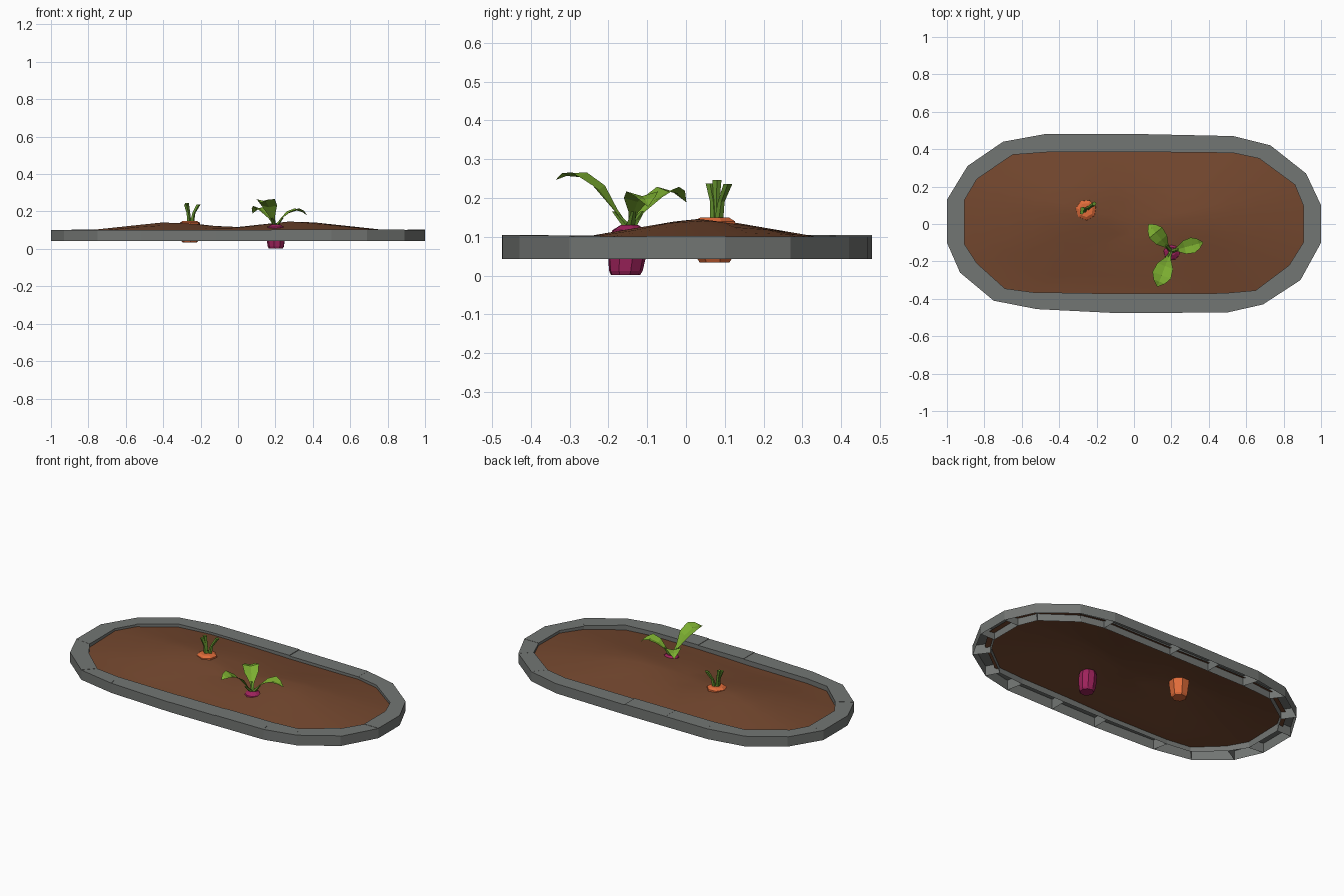
import bpy, bmesh, math, random
from mathutils import Vector

if "Cube" in bpy.data.objects:
    bpy.data.objects.remove(bpy.data.objects["Cube"])

random.seed(4)

def mat(name, c):
    m = bpy.data.materials.new(name)
    m.diffuse_color = (*c, 1)
    m.use_nodes = True
    m.node_tree.nodes["Principled BSDF"].inputs["Base Color"].default_value = m.diffuse_color
    return m

STONE = mat("grey stone", (0.17, 0.18, 0.172))
SOIL = mat("brown soil", (0.175, 0.064, 0.028))
ORANGE = mat("carrot orange", (0.75, 0.15, 0.042))
PURPLE = mat("beet purple", (0.34, 0.016, 0.105))
LEAF = mat("leaf green", (0.2, 0.42, 0.03))
STEM = mat("stem green", (0.12, 0.27, 0.025))

def make(name, verts, faces, material, smooth=False, recalc=True):
    me = bpy.data.meshes.new(name)
    me.from_pydata([tuple(v) for v in verts], [], faces)
    if recalc:
        bm = bmesh.new()
        bm.from_mesh(me)
        bmesh.ops.recalc_face_normals(bm, faces=bm.faces)
        bm.to_mesh(me)
        bm.free()
    me.materials.append(material)
    for p in me.polygons:
        p.use_smooth = smooth
    ob = bpy.data.objects.new(name, me)
    bpy.context.collection.objects.link(ob)
    return ob

# Stone border: matching outer and inner outlines, one stone per pair of points
outer = [(-1, .13), (-1, -.10), (-.93, -.26), (-.75, -.41), (-.52, -.455), (-.12, -.475), (.18, -.475),
         (.5, -.473), (.69, -.43), (.89, -.30), (1, -.10), (1, .10), (.92, .27), (.73, .42),
         (.53, .47), (.07, .48), (-.2, .48), (-.48, .48), (-.7, .44), (-.89, .31)]
inner = [(-.905, .13), (-.905, -.11), (-.84, -.21), (-.69, -.345), (-.54, -.365), (-.12, -.372), (.18, -.372),
         (.48, -.37), (.65, -.355), (.83, -.22), (.905, -.10), (.905, .10), (.86, .21), (.67, .35),
         (.53, .38), (.07, .385), (-.2, .385), (-.45, .385), (-.65, .37), (-.84, .24)]
n = len(outer)
verts, faces = [], []
for i in range(n):
    j = (i + 1) % n
    top = 0.103 + random.uniform(-.003, .002)
    b = len(verts)
    ring = [outer[i], outer[j], inner[j], inner[i]]
    verts += [(x, y, .043) for x, y in ring] + [(x, y, top) for x, y in ring]
    faces.append((b + 4, b + 5, b + 6, b + 7))
    faces += [(b + k, b + (k + 1) % 4, b + 4 + (k + 1) % 4, b + 4 + k) for k in range(4)]
make("stone_border", verts, faces, STONE, recalc=False)

# Soil: rings inside the border, raised by two low mounds
def soil_z(x, y):
    def mound(cx, cy, peak):
        return peak - .042 * math.hypot((x - cx) / .40, (y - cy) / .24)
    return max(mound(-.35, .07, .147), mound(.32, .03, .151), .07)

verts, faces = [], []
scales = [1.04, .9, .75, .6, .45, .3, .15]
for s in scales:
    for x, y in inner:
        verts.append((x * s, y * s, soil_z(x * s, y * s)))
for r in range(len(scales) - 1):
    for i in range(n):
        j = (i + 1) % n
        faces.append((r * n + i, r * n + j, (r + 1) * n + j, (r + 1) * n + i))
c = len(verts)
verts.append((0, 0, soil_z(0, 0)))
faces += [(c - n + i, c - n + (i + 1) % n, c) for i in range(n)]
make("soil", verts, faces, SOIL, True, recalc=False)

# Roots: lathed profiles of (radius, height)
def lathe(name, cx, cy, prof, sides, material, tilt=0):
    verts, faces = [], []
    for r, z in prof:
        for k in range(sides):
            a = math.tau * k / sides + .3
            verts.append((cx + r * math.cos(a), cy + r * math.sin(a) + tilt * (z - .08), z))
    for p in range(len(prof) - 1):
        for k in range(sides):
            l = (k + 1) % sides
            faces.append((p * sides + k, p * sides + l, (p + 1) * sides + l, (p + 1) * sides + k))
    faces.append(tuple(range(sides))[::-1])
    faces.append(tuple(range(len(verts) - sides, len(verts))))
    return make(name, verts, faces, material)

lathe("carrot_root", -.257, .075, [(.04, .034), (.047, .045), (.051, .08), (.057, .12), (.055, .14), (.038, .15)],
      7, ORANGE)
lathe("beet_root", .203, -.15, [(.038, .001), (.044, .012), (.05, .05), (.05, .095), (.044, .117), (.022, .131)],
      9, PURPLE, .08)

# Carrot stems: bent tubes widening at the tip
def stem(name, pts, radii, material, sides=5):
    verts, faces = [], []
    for p, r in zip(pts, radii):
        for k in range(sides):
            a = math.tau * k / sides
            verts.append((p[0] + r * math.cos(a), p[1] + r * math.sin(a), p[2]))
    for q in range(len(pts) - 1):
        for k in range(sides):
            l = (k + 1) % sides
            faces.append((q * sides + k, q * sides + l, (q + 1) * sides + l, (q + 1) * sides + k))
    faces += [tuple(range(sides))[::-1], tuple(range(len(verts) - sides, len(verts)))]
    make(name, verts, faces, material)

for i, (tx, ty, tz) in enumerate([(-.28, .062, .238), (-.275, .08, .246), (-.213, .108, .236)]):
    bx, by = -.257, .077
    stem(f"carrot_stem_{i}", [(bx + (tx - bx) * t, by + (ty - by) * t, .145 + (tz - .145) * h)
                              for t, h in ((.25, 0), (.45, .5), (1, 1))], (.012, .009, .012), STEM)

# Beet leaves: folded blades arching out from the crown
def leaf(name, tip, heights, width):
    base = Vector((.197, -.145, 0))
    d = Vector((tip[0], tip[1], 0)) - base
    side = Vector((-d.y, d.x, 0)).normalized()
    ts = (0.02, .2, .42, .68, .86, 1)
    ws = (.12, .3, .85, 1, .62, .03)
    verts, faces = [], []
    for t, w, h in zip(ts, ws, heights):
        p = base + d * t
        for s in (-1, 0, 1):
            verts.append(p + side * (s * w * width / 2) + Vector((0, 0, h + abs(s) * w * .012)))
    for i in range(len(ts) - 1):
        for k in (0, 1):
            a = i * 3 + k
            faces.append((a, a + 3, a + 4, a + 1)[::-1])
    ob = make(name, verts, faces, LEAF, recalc=False)
    ob.data.flip_normals()
    if ob.data.polygons[4].normal.z < 0:
        ob.data.flip_normals()

leaf("beet_leaf_front", (.125, -.335), (.125, .168, .222, .254, .257, .247), .105)
leaf("beet_leaf_back", (.078, .0), (.125, .16, .193, .217, .211, .19), .09)
leaf("beet_leaf_side", (.37, -.098), (.125, .16, .19, .205, .196, .178), .085)

# Short leaf stalks at the beet crown
for i, (dx, dy) in enumerate([(-.017, -.04), (-.027, .032), (.04, .01)]):
    stem(f"beet_stalk_{i}", [(.2, -.145, .12), (.197 + dx, -.145 + dy, .165)], (.014, .006), STEM)
